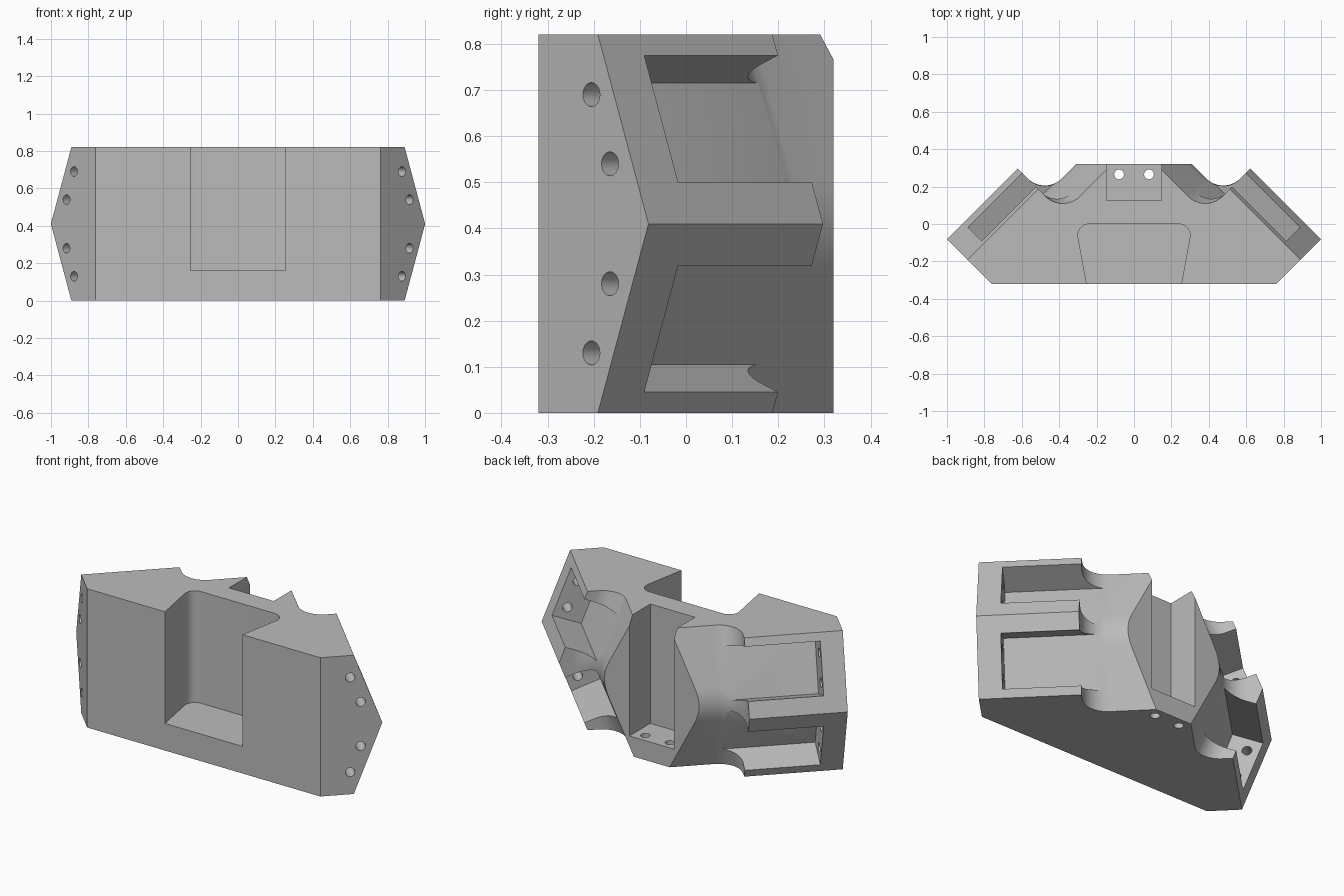
import bpy, bmesh
from math import sin, cos, pi, sqrt, hypot

cube = bpy.data.objects.get("Cube")
if cube:
    bpy.data.objects.remove(cube)

H, MID, BACK = 0.82, 0.41, 0.32      # height, ridge height, half depth
RISE = 0.155                         # how far the ridge stands out
END, WALL, R = -0.765, -0.23, 0.13   # wing end, groove wall, groove fillet

grey = bpy.data.materials.new("light_grey")
grey.use_nodes = True
grey.diffuse_color = (0.5, 0.5, 0.5, 1)
grey.node_tree.nodes["Principled BSDF"].inputs["Base Color"].default_value = (0.5, 0.5, 0.5, 1)


def loft(name, rings):
    """Closed solid through rings of equal point count."""
    bm = bmesh.new()
    loops = [[bm.verts.new(p) for p in ring] for ring in rings]
    n = len(loops[0])
    for a, b in zip(loops, loops[1:]):
        for i in range(n):
            j = (i + 1) % n
            bm.faces.new((a[i], a[j], b[j], b[i]))
    bm.faces.new(loops[0][::-1])
    bm.faces.new(loops[-1])
    bmesh.ops.recalc_face_normals(bm, faces=bm.faces)
    mesh = bpy.data.meshes.new(name)
    bm.to_mesh(mesh)
    bm.free()
    mesh.materials.append(grey)
    obj = bpy.data.objects.new(name, mesh)
    bpy.context.collection.objects.link(obj)
    return obj


def wing(u, n, z, side=1):
    """Wing frame: u along the wing, n out of its ridged face."""
    return (side * (n - u) / sqrt(2), (n + u) / sqrt(2), z)


def roof(z):
    return 0.495 + RISE * (1 - abs(z - MID) / MID)


def groove(z):
    # same slope as the ridged face, with a rounded crest
    d, w = abs(z - MID), 0.1
    if d < w:
        d = (d * d / w + w) / 2
    return 0.309 + RISE * (1 - d / MID)


def circle(a, b, r, count=24):
    return [(a + r * cos(2 * pi * i / count), b + r * sin(2 * pi * i / count))
            for i in range(count)]


def section(z):
    g = groove(z)
    half = [(END * -sqrt(2) - BACK, -BACK, z), wing(END, roof(z), z), wing(WALL, roof(z), z)]
    for i in range(13):
        a = pi / 2 * i / 12
        half.append(wing(WALL + R - R * cos(a), g + R - R * sin(a), z))
    half.append((g * sqrt(2) - BACK, BACK, z))
    return half + [(-x, y, h) for x, y, h in reversed(half)]


# Main block with both wings and grooves
levels = [0] + [MID - 0.1 + 0.02 * i for i in range(11)] + [H]
body = loft("bracket_body", [section(z) for z in levels])
cutters = []

# Wing pockets, square to the sloped faces, and holes through the wing ends
k = hypot(MID, RISE)
for side in (1, -1):
    for up in (1, -1):
        out_n, out_z = MID / k, up * RISE / k
        prof = []
        for dz, d in ((0.09, 0.05), (0.365, 0.05), (0.365, -0.17), (0.09, -0.17)):
            z = MID + up * dz
            prof.append((roof(z) + out_n * d, z + out_z * d))
        cutters.append(loft("pocket_cutter", [[wing(u, n, z, side) for n, z in prof]
                                              for u in (-0.64, -0.1)]))
        for n, dz in ((0.475, 0.28), (0.532, 0.13)):
            ring = circle(n, MID + up * dz, 0.026)
            cutters.append(loft("hole_cutter", [[wing(u, a, b, side) for a, b in ring]
                                                for u in (-0.85, -0.6)]))


def vertical_cut(name, outline, low, high):
    cutters.append(loft(name, [[(x, y, z) for x, y in outline] for z in (low, high)]))


# Flared front recess with rounded inner corners
half = [(0.246, -0.36)]
for i in range(11):
    a = -0.17 + (pi / 2 + 0.17) * i / 10
    half.append((0.24 + 0.06 * cos(a), -0.06 + 0.06 * sin(a)))
vertical_cut("recess_cutter", half + [(-x, y) for x, y in reversed(half)], 0.16, 1)

# Rear notch and its two floor holes
vertical_cut("notch_cutter", [(-0.146, 0.125), (0.146, 0.125), (0.146, 0.4), (-0.146, 0.4)], 0.115, 1)
for x in (-0.08, 0.08):
    vertical_cut("floor_hole_cutter", circle(x, 0.265, 0.026), -0.1, 0.3)

# Apply all the cuts
for c in cutters:
    c.hide_render = True
    mod = body.modifiers.new("cut", 'BOOLEAN')
    mod.operation = 'DIFFERENCE'
    mod.solver = 'EXACT'
    mod.object = c
bpy.context.view_layer.update()
mesh = bpy.data.meshes.new_from_object(body.evaluated_get(bpy.context.evaluated_depsgraph_get()))
body.modifiers.clear()
body.data = mesh
mesh.materials.clear()
mesh.materials.append(grey)
for p in mesh.polygons:
    p.material_index = 0
for c in cutters:
    bpy.data.objects.remove(c)

bpy.ops.object.select_all(action='DESELECT')
body.select_set(True)
bpy.context.view_layer.objects.active = body
bpy.ops.object.shade_smooth_by_angle(angle=pi / 6)
